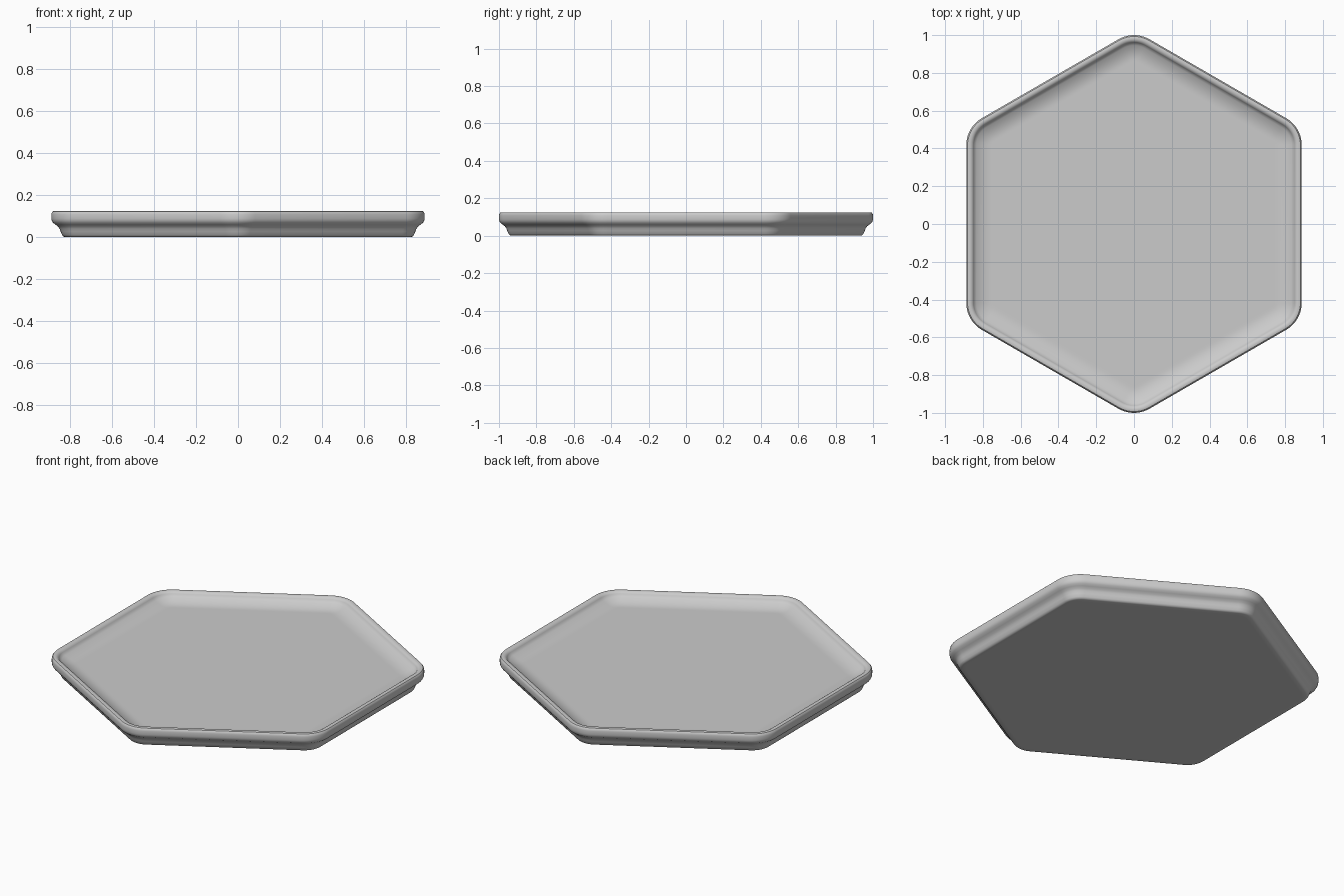
import bpy, bmesh, math

cube = bpy.data.objects.get("Cube")
if cube:
    bpy.data.objects.remove(cube, do_unlink=True)

grey = bpy.data.materials.new("plain grey")
grey.use_nodes = True
colour = (0.6, 0.6, 0.6, 1)
grey.diffuse_color = colour
grey.node_tree.nodes["Principled BSDF"].inputs["Base Color"].default_value = colour

APOTHEM = 0.888      # centre to flat side at the rim
CORNER = 0.164       # corner radius at the rim
STEPS = 10           # segments per rounded corner
FLOOR = 0.077        # height of the tray floor
LIP = (0.845, 0.105)  # where the lip meets the inner cove
COVE_END = 0.755     # where the cove meets the floor


def hex_ring(bm, apothem, z):
    """Rounded hexagon, offset parallel to the rim outline."""
    reach = (APOTHEM - CORNER) / math.cos(math.pi / 6)
    radius = CORNER - (APOTHEM - apothem)
    ring = []
    for side in range(6):
        mid = math.radians(30 + 60 * side)
        for i in range(STEPS + 1):
            a = mid + math.radians(60) * (i / STEPS - 0.5)
            ring.append(bm.verts.new((reach * math.cos(mid) + radius * math.cos(a),
                                      reach * math.sin(mid) + radius * math.sin(a), z)))
    return ring


# Wall section from the foot up over the rounded rim to the lip
section = [(0.80, 0), (0.823, 0), (0.831, 0.003), (0.837, 0.010), (0.844, 0.027),
           (0.849, 0.040), (0.856, 0.050), (0.868, 0.059), (0.880, 0.068),
           (0.886, 0.078), (0.888, 0.088), (0.888, 0.108), (0.886, 0.117),
           (0.881, 0.123), (0.873, 0.125), (0.863, 0.124), (0.855, 0.120),
           (0.849, 0.113), LIP]

# Shallow cove easing from the lip into the flat floor
for i in range(1, 9):
    t = i / 8
    section.append((LIP[0] + (COVE_END - LIP[0]) * t,
                    FLOOR + (LIP[1] - FLOOR) * (1 - t) ** 2))
section.append((COVE_END - 0.01, FLOOR))

bm = bmesh.new()
rings = [hex_ring(bm, a, z) for a, z in section]
for low, high in zip(rings, rings[1:]):
    for i in range(len(low)):
        j = (i + 1) % len(low)
        bm.faces.new((low[i], low[j], high[j], high[i]))
bm.faces.new(rings[0][::-1])   # underside
bm.faces.new(rings[-1])        # tray floor
mesh = bpy.data.meshes.new("hexagonal_tray")
bm.to_mesh(mesh)
bm.free()
mesh.materials.append(grey)

tray = bpy.data.objects.new("hexagonal_tray", mesh)
bpy.context.collection.objects.link(tray)
bpy.context.view_layer.objects.active = tray
tray.select_set(True)
bpy.ops.object.shade_smooth_by_angle(angle=math.radians(35))
